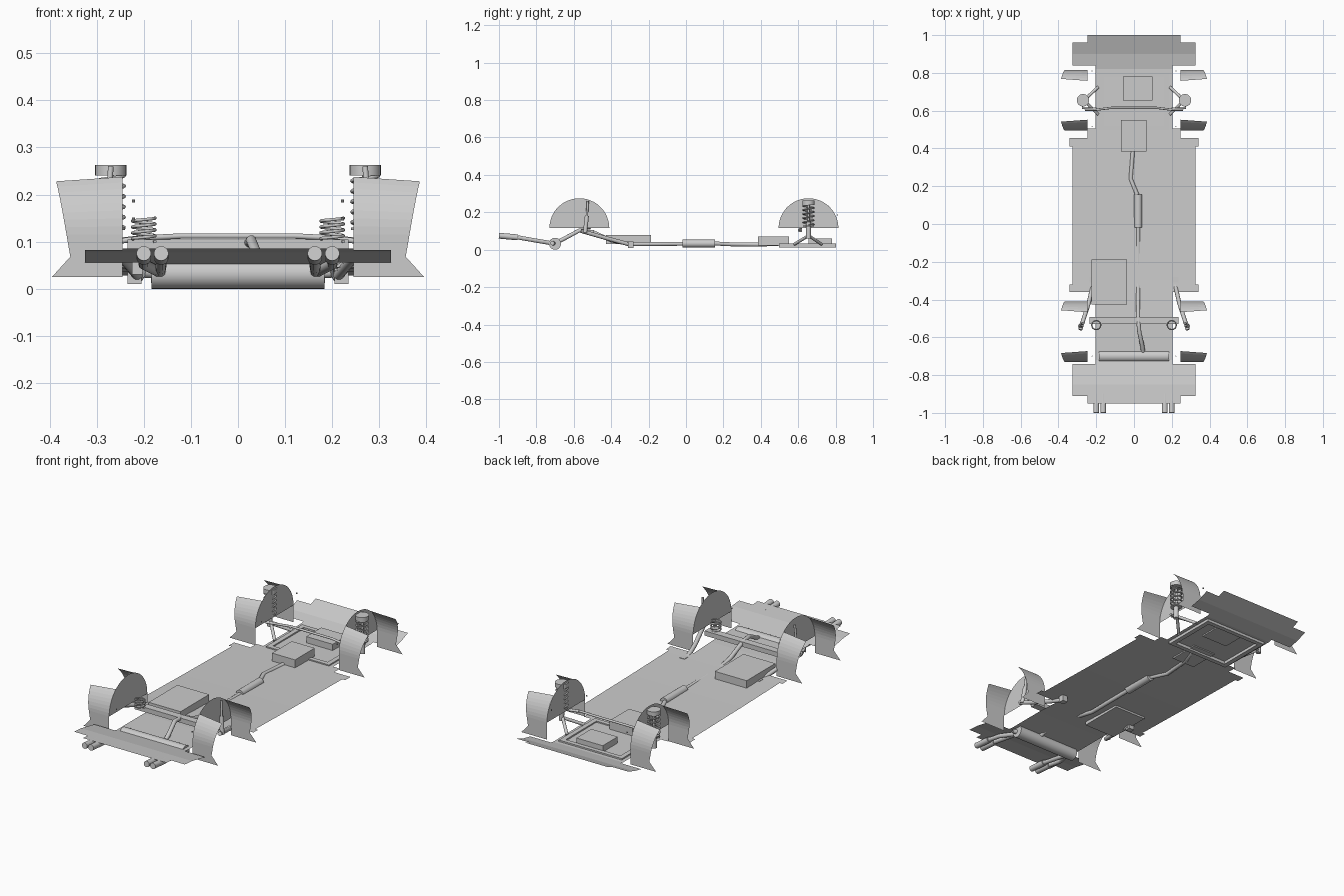
import bpy, bmesh, math
from mathutils import Vector

if "Cube" in bpy.data.objects:
    bpy.data.objects.remove(bpy.data.objects["Cube"])


def mesh_obj(name, verts, faces, smooth=False):
    me = bpy.data.meshes.new(name)
    me.from_pydata(verts, [], faces)
    me.update()
    if smooth:
        for p in me.polygons:
            p.use_smooth = True
    ob = bpy.data.objects.new(name, me)
    bpy.context.collection.objects.link(ob)
    return ob


def box(name, x0, x1, y0, y1, z0, z1):
    v = [(x, y, z) for x in (x0, x1) for y in (y0, y1) for z in (z0, z1)]
    f = [(0, 1, 3, 2), (4, 6, 7, 5), (0, 4, 5, 1), (2, 3, 7, 6), (0, 2, 6, 4), (1, 5, 7, 3)]
    return mesh_obj(name, v, f)


def rod(name, a, b, r, sides=20):
    a, b = Vector(a), Vector(b)
    bpy.ops.mesh.primitive_cylinder_add(vertices=sides, radius=r, depth=(b - a).length,
                                        location=(a + b) / 2)
    ob = bpy.context.object
    ob.name = name
    ob.rotation_euler = (b - a).to_track_quat('Z', 'Y').to_euler()
    bpy.ops.object.shade_smooth_by_angle()
    return ob


def tube(name, pts, r, res=3):
    cu = bpy.data.curves.new(name, 'CURVE')
    cu.dimensions = '3D'
    cu.bevel_depth, cu.bevel_resolution = r, res
    cu.use_fill_caps = True
    s = cu.splines.new('POLY')
    s.points.add(len(pts) - 1)
    for p, c in zip(s.points, pts):
        p.co = (*c, 1)
    ob = bpy.data.objects.new(name, cu)
    bpy.context.collection.objects.link(ob)
    return ob


def coil(name, x, y, z0, z1, r, turns, wire):
    n = turns * 16
    tube(name, [(x + r * math.cos(i * math.pi / 8), y + r * math.sin(i * math.pi / 8),
                 z0 + (z1 - z0) * i / n) for i in range(n + 1)], wire, 2)


# floor pan: side profile (y, z) with a half width per strip
profile = [(-.95, .085), (-.85, .077), (-.72, .052), (-.5, .052), (-.3, .043), (0, .036),
           (.5, .028), (.82, .026), (.9, .042), (1.0, .08)]


def floor_z(y):
    for (a, za), (b, zb) in zip(profile, profile[1:]):
        if y <= b:
            return za + (zb - za) * (y - a) / (b - a)
    return profile[-1][1]


strips = [(-.95, -.91, .245), (-.91, -.74, .325), (-.74, -.36, .205), (-.36, -.32, .342),
          (-.32, .41, .325), (.41, .455, .342), (.455, .505, .245), (.505, .84, .205),
          (.84, .96, .325), (.96, 1.0, .245)]
fv, ff = [], []
for y0, y1, w in strips:
    ys = sorted({y0, y1, *[p[0] for p in profile if y0 < p[0] < y1]})
    for a, b in zip(ys, ys[1:]):
        k = len(fv)
        fv += [(-w, a, floor_z(a)), (w, a, floor_z(a)), (w, b, floor_z(b)), (-w, b, floor_z(b))]
        ff.append((k, k + 1, k + 2, k + 3))
floor = mesh_obj("floor_pan", fv, ff)


# wheel wells: half-disc inner wall plus front and back flared liners
def wheel_well(name, s, yc, zc=.115, r=.16, n=24):
    arc = [(s * .245, yc + r * math.cos(math.pi * i / n), zc + r * math.sin(math.pi * i / n))
           for i in range(n + 1)]
    mesh_obj(name + "_wall", arc, [tuple(range(n + 1))])
    for d in (-1, 1):
        v = []
        for z, w in ((.025, .395), (.068, .356), (zc, .364)):
            v += [(s * .245, yc + d * r, z), (s * w, yc + d * r, z)]
        for i in range(1, 9):
            ti, to = math.radians(50) * i / 8, math.radians(45) * i / 8
            v += [(s * .245, yc + d * r * math.cos(ti), zc + r * math.sin(ti)),
                  (s * (.364 + .022 * i / 8), yc + d * r * math.cos(to), zc + r * math.sin(to))]
        rows = len(v) // 2
        mesh_obj(name + "_liner", v, [(2 * i, 2 * i + 1, 2 * i + 3, 2 * i + 2)
                                      for i in range(rows - 1)], False)


for s in (-1, 1):
    wheel_well("rear_well", s, .655)
    wheel_well("front_well", s, -.57)

    # strut with coil spring and top mount
    rod("strut_shaft", (s * .27, .655, .12), (s * .27, .655, .25), .007)
    rod("strut_body", (s * .272, .655, .06), (s * .27, .655, .15), .013)
    rod("strut_seat", (s * .27, .655, .125), (s * .27, .655, .13), .03)
    rod("strut_mount", (s * .27, .655, .24), (s * .27, .655, .263), .033, 28)
    coil("strut_spring", s * .27, .655, .13, .24, .028, 5, .004)

    # control arms and their hub joint
    for y in (.58, .725):
        rod("control_arm", (s * .19, y, .03), (s * .265, .655, .075), .008)
    rod("tie_rod", (s * .2, .61, .108), (s * .275, .615, .1), .006)

    # trailing arm, damper and axle spring
    tube("trailing_arm", [(s * .21, -.29, .025), (s * .24, -.42, .06), (s * .285, -.56, .1)], .011)
    box("arm_bracket", *sorted((s * .205, s * .235)), -.31, -.28, .01, .045)
    rod("damper_body", (s * .285, -.54, .09), (s * .275, -.53, .18), .011)
    rod("damper_shaft", (s * .275, -.53, .18), (s * .27, -.525, .26), .006)
    coil("axle_spring", s * .2, -.535, .1, .15, .024, 4, .0035)

    # twin tailpipes
    for x in (.163, .2):
        rod("tailpipe_tip", (s * x, -1, .075), (s * x, -.9, .066), .0155)
        tube("tailpipe", [(s * x, -.9, .066), (s * x, -.82, .052), (s * .165, -.72, .035)], .0115)

    # subframe rails and well bolts
    box("subframe_rail", *sorted((s * .16, s * .185)), .5, .8, .012, .034)
    for y, z in ((.81, .183), (.515, .145), (-.7, .145)):
        rod("well_bolt", (s * .222, y, z), (s * .222, y, z + .006), .003, 8)

# subframe cross members, stabiliser bar
for y in (.51, .79):
    box("subframe_cross", -.185, .185, y - .012, y + .012, .012, .034)
tube("stabiliser_bar", [(-.26, .605, .1), (-.2, .605, .108), (-.12, .615, .112), (.12, .615, .112),
                        (.2, .605, .108), (.26, .605, .1)], .006)

# axle beam
box("axle_beam", -.235, .235, -.53, -.492, .08, .105)

# tank and drivetrain housings
box("fuel_tank", -.225, -.038, -.427, -.187, .03, .08)
box("gear_housing", -.07, .065, .385, .55, .022, .072)
box("front_housing", -.058, .097, .655, .78, .02, .06)

# exhaust line, converter and transverse muffler
tube("exhaust_pipe", [(.04, .52, .062), (.03, .49, .03), (-.005, .4, .028), (-.018, .24, .029),
                      (.015, .16, .033), (.022, 0, .032), (.022, -.3, .03), (.022, -.4, .05),
                      (.022, -.5, .095), (.028, -.57, .103), (.045, -.65, .06),
                      (.05, -.7, .035)], .011)
conv = rod("converter", (.022, -.018, .033), (.022, .155, .033), .021, 24)
muffler = rod("muffler", (-.184, -.7, .032), (.184, -.7, .032), .032, 32)
for s in (-1, 1):
    rod("muffler_outlet", (s * .15, -.7, .032), (s * .2, -.715, .035), .0115)
